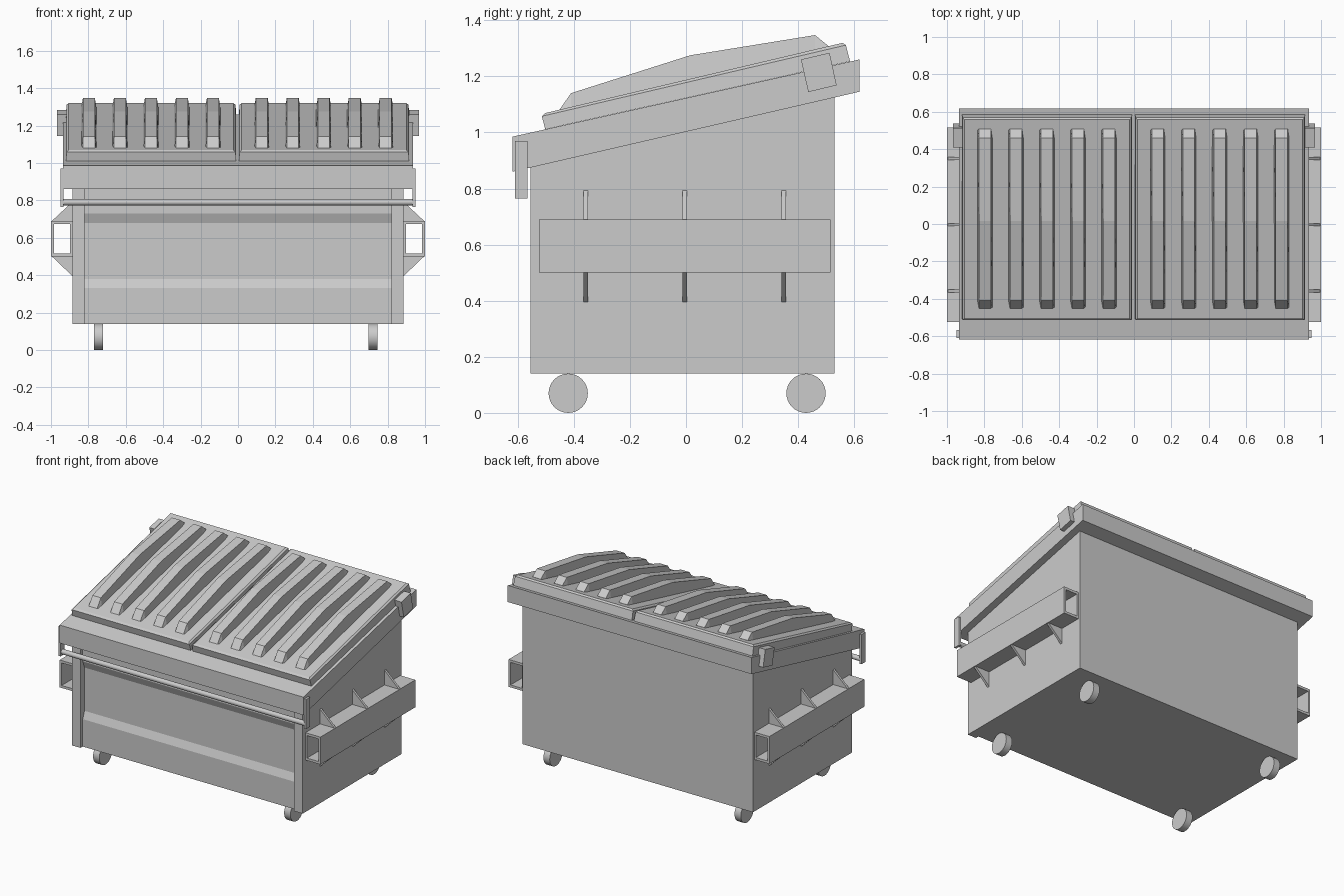
import bpy, bmesh, math

if "Cube" in bpy.data.objects:
    bpy.data.objects.remove(bpy.data.objects["Cube"])


def loft(name, rings, closed=False):
    """Skin equal-length rings of points; cap the ends unless closed into a loop."""
    bm = bmesh.new()
    vs = [[bm.verts.new(p) for p in r] for r in rings]
    n = len(rings[0])
    pairs = list(zip(vs, vs[1:])) + ([(vs[-1], vs[0])] if closed else [])
    for a, b in pairs:
        for i in range(n):
            bm.faces.new((a[i], a[(i + 1) % n], b[(i + 1) % n], b[i]))
    if not closed:
        bm.faces.new(vs[0])
        bm.faces.new(vs[-1])
    bmesh.ops.recalc_face_normals(bm, faces=bm.faces)
    me = bpy.data.meshes.new(name)
    bm.to_mesh(me)
    bm.free()
    ob = bpy.data.objects.new(name, me)
    bpy.context.collection.objects.link(ob)
    return ob


def prism(name, x0, x1, prof):
    """Extrude a (y, z) profile from x0 to x1."""
    return loft(name, [[(x, y, z) for y, z in prof] for x in (x0, x1)])


def box(name, x0, x1, y0, y1, z0, z1):
    return prism(name, x0, x1, [(y0, z0), (y1, z0), (y1, z1), (y0, z1)])


def cylinder(name, r, depth, loc, sides):
    bpy.ops.mesh.primitive_cylinder_add(vertices=sides, radius=r, depth=depth,
                                        location=loc, rotation=(0, math.pi / 2, 0))
    ob = bpy.context.object
    ob.name = name
    bpy.ops.object.shade_smooth_by_angle()
    return ob


def rim_z(y):
    return 0.985 + 0.2227 * (y + 0.62)


def lid_z(y):
    return 1.066 + 0.236 * (y + 0.515)


# Container body with a recessed front panel
prism("body", -0.885, 0.885,
      [(-0.53, 0.14), (0.53, 0.14), (0.53, 1.15), (-0.53, 0.90),
       (-0.53, 0.73), (-0.51, 0.68), (-0.51, 0.38), (-0.53, 0.33)])

# Sloping rim around the top
prism("rim", -0.935, 0.935,
      [(-0.618, 0.86), (0.618, 1.145), (0.618, 1.26), (-0.618, 0.985)])

# Two lids with tapered edges, each with five ribs
for side, x0, x1, first in (("left", -0.92, -0.01, -0.797), ("right", 0.005, 0.915, 0.127)):
    rings = []
    for inset, h, ya, yb in ((0, 0, -0.502, 0.585), (0.003, 0.85, -0.514, 0.57),
                             (0.014, 1.0, -0.503, 0.558)):
        rings.append([(x, y, rim_z(y) * (1 - h) + lid_z(y) * h)
                      for x, y in ((x0 + inset, ya), (x1 - inset, ya),
                                   (x1 - inset, yb), (x0 + inset, yb))])
    loft(side + "_lid", rings)
    for i in range(5):
        c = first + i * 0.1657
        loft(f"{side}_lid_rib_{i + 1}",
             [[(c - 0.041, y, lid_z(y) - 0.01), (c + 0.041, y, lid_z(y) - 0.01),
               (c + 0.032, y, z), (c - 0.032, y, z)]
              for y, z in ((-0.452, 1.08), (-0.41, 1.14), (0.015, 1.275),
                           (0.46, 1.347), (0.508, 1.308))])

# Front locking bar
cylinder("front_bar", 0.017, 1.88, (0, -0.588, 0.79), 20)

for side, s in (("left", -1), ("right", 1)):
    # Corner post, bar bracket and lid hinge block
    box(side + "_front_post", s * 0.82, s * 0.885, -0.555, -0.505, 0.14, 0.89)
    box(side + "_bar_bracket", s * 0.934, s * 0.95, -0.61, -0.566, 0.765, 0.97)
    prism(side + "_hinge_block", s * 0.915, s * 0.967,
          [(0.41, 1.26), (0.512, 1.284), (0.537, 1.168), (0.436, 1.144)])

    # Hollow fork pocket
    def ring(y, xa, xb, za, zb):
        return [(s * xa, y, za), (s * xb, y, za), (s * xb, y, zb), (s * xa, y, zb)]
    outer, inner = (0.88, 1.0, 0.50, 0.69), (0.897, 0.985, 0.517, 0.673)
    loft(side + "_fork_pocket",
         [ring(-0.525, *outer), ring(0.515, *outer), ring(0.515, *inner), ring(-0.525, *inner)],
         closed=True)

    # Triangular gussets above and below the pocket
    for i, y in enumerate((-0.357, -0.004, 0.349)):
        for part, z0, z1 in (("upper", 0.69, 0.797), ("lower", 0.50, 0.39)):
            loft(f"{side}_{part}_gusset_{i + 1}",
                 [[(s * 0.88, yy, z0), (s * 0.995, yy, z0), (s * 0.88, yy, z1)]
                  for yy in (y - 0.008, y + 0.008)])

    # Wheels
    for end, y in (("front", -0.42), ("back", 0.428)):
        cylinder(f"{side}_{end}_wheel", 0.07, 0.048, (s * 0.733 - 0.012, y, 0.07), 32)
